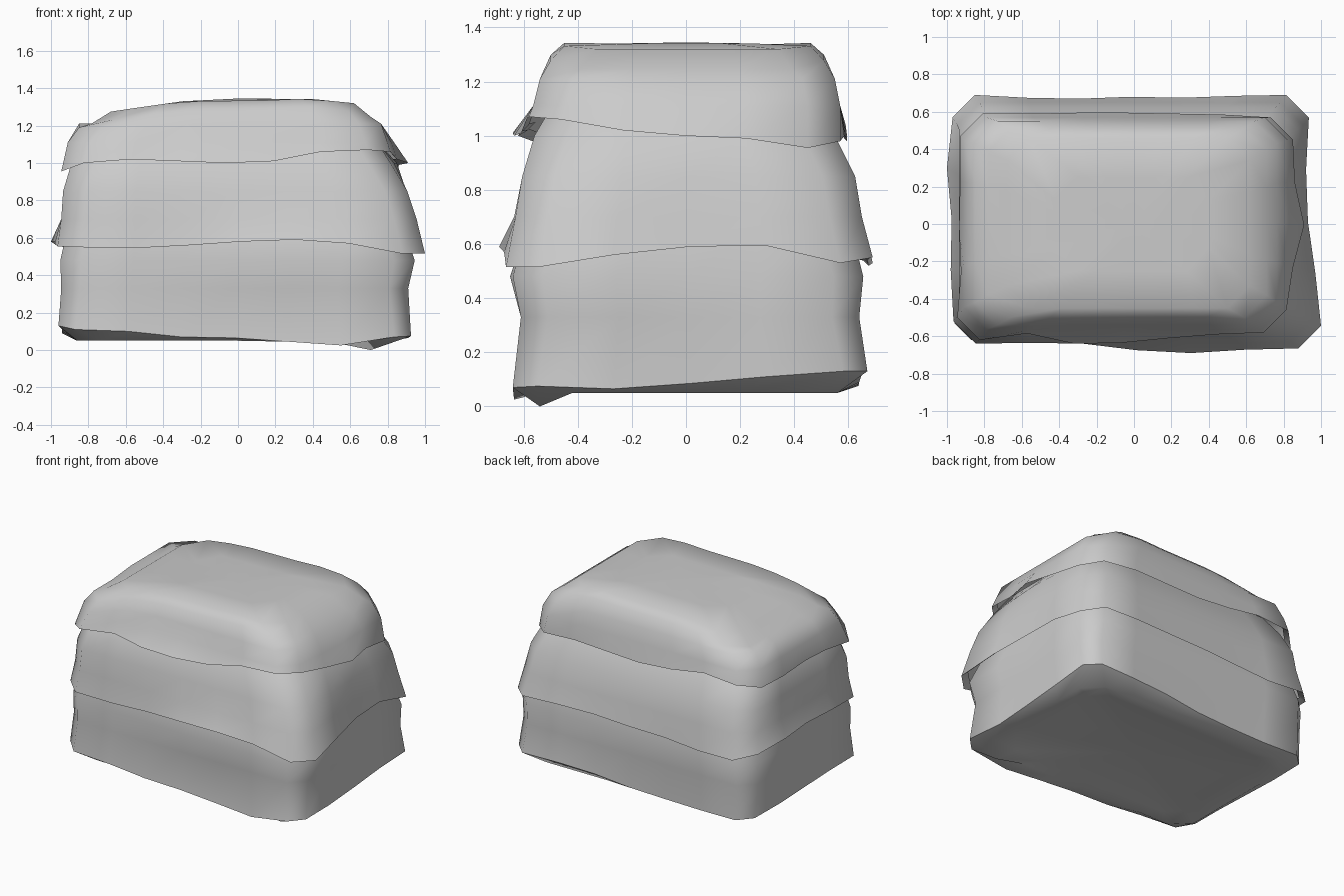
import bpy, bmesh, math

SIDES = (7, 5, 7, 5)      # points along front, right, back, left
CHAMFER = 0.12


def ring(front, right, back, left, z, c=CHAMFER):
    """Chamfered rectangle, counter-clockwise; each side is a number or a list of offsets."""
    sides = [s if isinstance(s, list) else [s] * n
             for s, n in zip((front, right, back, left), SIDES)]
    f, r, b, l = sides
    pts = []
    for k, s in enumerate(sides):
        a0, a1 = ((l[-1] + c, r[0] - c), (f[-1] + c, b[0] - c),
                  (r[-1] - c, l[0] + c), (b[-1] - c, f[0] + c))[k]
        for i, off in enumerate(s):
            a = a0 + (a1 - a0) * i / (len(s) - 1)
            pts.append((a, off) if k % 2 == 0 else (off, a))
    zs = z if isinstance(z, list) else [z] * len(pts)
    return [(x, y, z(x) if callable(z) else h) for (x, y), h in zip(pts, zs)]


def shrink(pts, dist, dz):
    """Pull a ring inwards by a fixed distance and lift it."""
    return [(x * (1 - dist / 0.9), y * (1 - dist / 0.62), z + dz) for x, y, z in pts]


def loft(name, rings, bottom=None, top=None, angle=62):
    bm = bmesh.new()
    rows = [[bm.verts.new(p) for p in r] for r in rings]
    n = len(rows[0])
    for a, b in zip(rows, rows[1:]):
        for i in range(n):
            j = (i + 1) % n
            bm.faces.new((a[i], a[j], b[j], b[i]))
    for row, p, flip in ((rows[0], bottom, True), (rows[-1], top, False)):
        if p:
            v = bm.verts.new(p)
            for i in range(n):
                tri = (row[i], row[(i + 1) % n], v)
                bm.faces.new(tri[::-1] if flip else tri)
    me = bpy.data.meshes.new(name)
    bm.to_mesh(me)
    bm.free()
    ob = bpy.data.objects.new(name, me)
    bpy.context.collection.objects.link(ob)
    bpy.ops.object.select_all(action='DESELECT')
    ob.select_set(True)
    bpy.context.view_layer.objects.active = ob
    bpy.ops.object.shade_smooth_by_angle(angle=math.radians(angle))
    return ob


# Bottom layer: wavy foot, slightly waisted wall, dished underside
foot = ring([-.62, -.63, -.625, -.63, -.63, -.635, -.64], [.925, .91, .91, .91, .92],
            [.67, .66, .65, .64, .635, .635, .64], [-.93, -.94, -.94, -.94, -.96],
            [.11, .10, .07, .065, .045, .025, .07, .075, .065, .085, .11, .13,
             .13, .13, .12, .09, .08, .075, .08, .085, .09, .10, .11, .13], c=.09)
sole = [(x, y, 0.0 if .5 < x < .75 and y < -.4 else .05)
        for x, y, z in ring(-.54, .83, .56, -.86, 0)]
loft("bottom_layer", [
    [(x * .85, y * .85, .065) for x, y, z in sole], sole, foot,
    ring(-.61, .91, .64, -.945, .33, c=.10),
    ring([-.62, -.62, -.63, -.645, -.65, -.65, -.64], [.945, .935, .92, .905, .915],
         .655, -.95, .48, c=.11),
    ring(-.59, .88, .61, -.91, .66)], bottom=(0, 0, .065), angle=48)

# Middle layer: flared skirt that bulges at the front right corner
skirt = ring([-.64, -.635, -.64, -.675, -.69, -.672, -.665], [1.0, .97, .93, .92, .935],
             [.69, .685, .675, .68, .67, .675, .69], [-.97, -1.0, -.975, -.98, -.965],
             [.55, .545, .56, .58, .59, .57, .515, .515, .56, .59, .595, .53,
              .55, .56, .56, .55, .54, .52, .53, .56, .58, .58, .57, .555])
loft("middle_layer", [
    shrink(skirt, .03, .03), skirt,
    ring([-.615, -.615, -.62, -.63, -.635, -.635, -.63], [.955, .93, .91, .905, .905],
         .65, -.945, .70),
    ring(-.605, [.905, .90, .885, .875, .875], .625, -.935, .85),
    ring(-.56, [.815, .835, .85, .835, .81], .55, -.89, 1.0),
    ring(-.49, .74, .48, -.80, 1.12)])


# Top layer: drooping brim, rounded shoulder, gently sloping crown
def crown(x):
    keys = [(-1, 1.22), (-.65, 1.28), (-.3, 1.33), (.15, 1.335), (.37, 1.345), (.62, 1.32), (1, 1.2)]
    for (a, p), (b, q) in zip(keys, keys[1:]):
        if x <= b:
            return p + (q - p) * (x - a) / (b - a)


brim = ring([-.62, -.585, -.64, -.635, -.61, -.59, -.58], [.815, .85, .91, .86, .85],
            [.57, .585, .59, .595, .595, .59, .59], [-.93, -.93, -.935, -.925, -.945],
            [1.0, 1.02, 1.01, 1.0, 1.01, 1.06, 1.07, 1.06, 1.02, 1.0, .99, .955,
             .98, 1.0, .99, .98, 1.0, 1.04, 1.02, .99, .98, 1.0, .98, .955])
loft("top_layer", [
    shrink(brim, .03, .03), brim,
    ring(-.565, [.80, .82, .835, .83, .82], .57, -.91, 1.11),
    ring(-.54, .765, .55, -.85, [1.19] * 2 + [1.21] * 20 + [1.19] * 2),
    ring(-.50, .71, .51, -.78, lambda x: crown(x) - .045),
    ring(-.45, .62, .46, -.68, crown),
    ring(-.25, .40, .25, -.42, crown)], top=(0, 0, 1.345))
